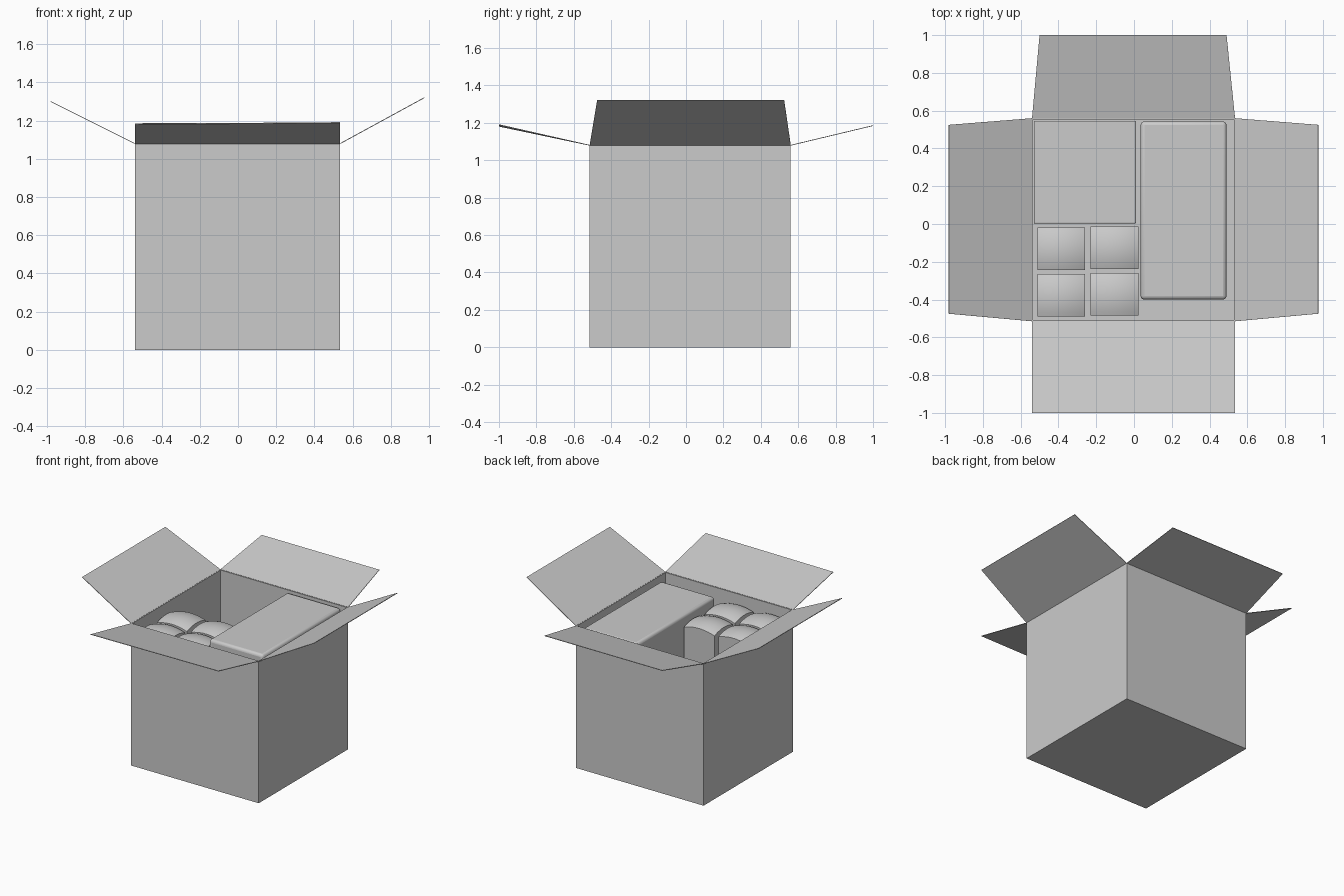
import bpy, bmesh

if "Cube" in bpy.data.objects:
    bpy.data.objects.remove(bpy.data.objects["Cube"])

X0, X1, Y0, Y1, H = -0.54, 0.535, -0.515, 0.56, 1.08   # carton outline
WALL = 0.008


def make(name, bm):
    bmesh.ops.recalc_face_normals(bm, faces=bm.faces)
    me = bpy.data.meshes.new(name)
    bm.to_mesh(me)
    bm.free()
    ob = bpy.data.objects.new(name, me)
    bpy.context.collection.objects.link(ob)
    return ob


def box_bm(x0, x1, y0, y1, z0, z1):
    bm = bmesh.new()
    bmesh.ops.create_cube(bm, size=1)
    for v in bm.verts:
        v.co = (x0 if v.co.x < 0 else x1, y0 if v.co.y < 0 else y1, z0 if v.co.z < 0 else z1)
    return bm


def smooth(ob):
    bpy.ops.object.select_all(action='DESELECT')
    bpy.context.view_layer.objects.active = ob
    ob.select_set(True)
    bpy.ops.object.shade_smooth_by_angle(angle=0.6)


def rounded_box(name, dims, radius):
    ob = make(name, box_bm(*dims))
    bev = ob.modifiers.new("round", 'BEVEL')
    bev.width, bev.segments = radius, 3
    smooth(ob)


# Open-topped carton with thin walls
bm = box_bm(X0, X1, Y0, Y1, 0, H)
bm.normal_update()
bmesh.ops.delete(bm, geom=[f for f in bm.faces if f.normal.z > 0.5], context='FACES_ONLY')
me = bpy.data.meshes.new("carton")
bm.to_mesh(me)
bm.free()
carton = bpy.data.objects.new("carton", me)
bpy.context.collection.objects.link(carton)
sol = carton.modifiers.new("wall", 'SOLIDIFY')
sol.thickness, sol.offset = WALL, -1


# Four folded-out flaps: hinge corners then outer corners
def flap(name, pts):
    bm = bmesh.new()
    bm.faces.new([bm.verts.new(p) for p in pts])
    ob = make(name, bm)
    s = ob.modifiers.new("board", 'SOLIDIFY')
    s.thickness, s.offset = 0.004, 0


flap("left_flap", [(X0, Y0, H), (X0, Y1, H), (-0.98, 0.525, 1.30), (-0.98, -0.475, 1.30)])
flap("right_flap", [(X1, Y0, H), (X1, Y1, H), (0.975, 0.525, 1.32), (0.975, -0.475, 1.32)])
flap("back_flap", [(X0, Y1, H), (X1, Y1, H), (0.49, 1.0, 1.185), (-0.50, 1.0, 1.185)])
flap("front_flap", [(X0, Y0, H), (X1, Y0, H), (X1, -1.0, 1.19), (X0, -1.0, 1.182)])

# Tall package and low package inside
rounded_box("tall_package", (0.035, 0.49, -0.40, 0.543, WALL, 1.07), 0.02)
rounded_box("low_package", (-0.53, 0.01, 0.002, 0.545, WALL, 0.5), 0.006)


# Four small packages with pillowed tops
def pillow_package(name, x0, x1, y0, y1):
    bm = bmesh.new()
    bmesh.ops.create_grid(bm, x_segments=10, y_segments=10, size=1)
    rim = [e for e in bm.edges if e.is_boundary]
    for v in bm.verts:
        u, w = v.co.x, v.co.y
        v.co = ((x0 + x1) / 2 + u * (x1 - x0) / 2, (y0 + y1) / 2 + w * (y1 - y0) / 2,
                0.99 + 0.022 * (1 - u * u) + 0.022 * (1 - w * w))
    ext = bmesh.ops.extrude_edge_only(bm, edges=rim)["geom"]
    for v in ext:
        if isinstance(v, bmesh.types.BMVert):
            v.co.z = WALL
    bmesh.ops.contextual_create(bm, geom=[e for e in ext if isinstance(e, bmesh.types.BMEdge)
                                          and e.is_boundary])
    smooth(make(name, bm))


for i, (x0, x1, dy) in enumerate([(-0.512, -0.26, 0), (-0.23, 0.025, 0.005)]):
    for j, (y0, y1) in enumerate([(-0.49, -0.265), (-0.243, -0.018)]):
        pillow_package(f"small_package_{i}{j}", x0, x1, y0 + dy, y1 + dy)
